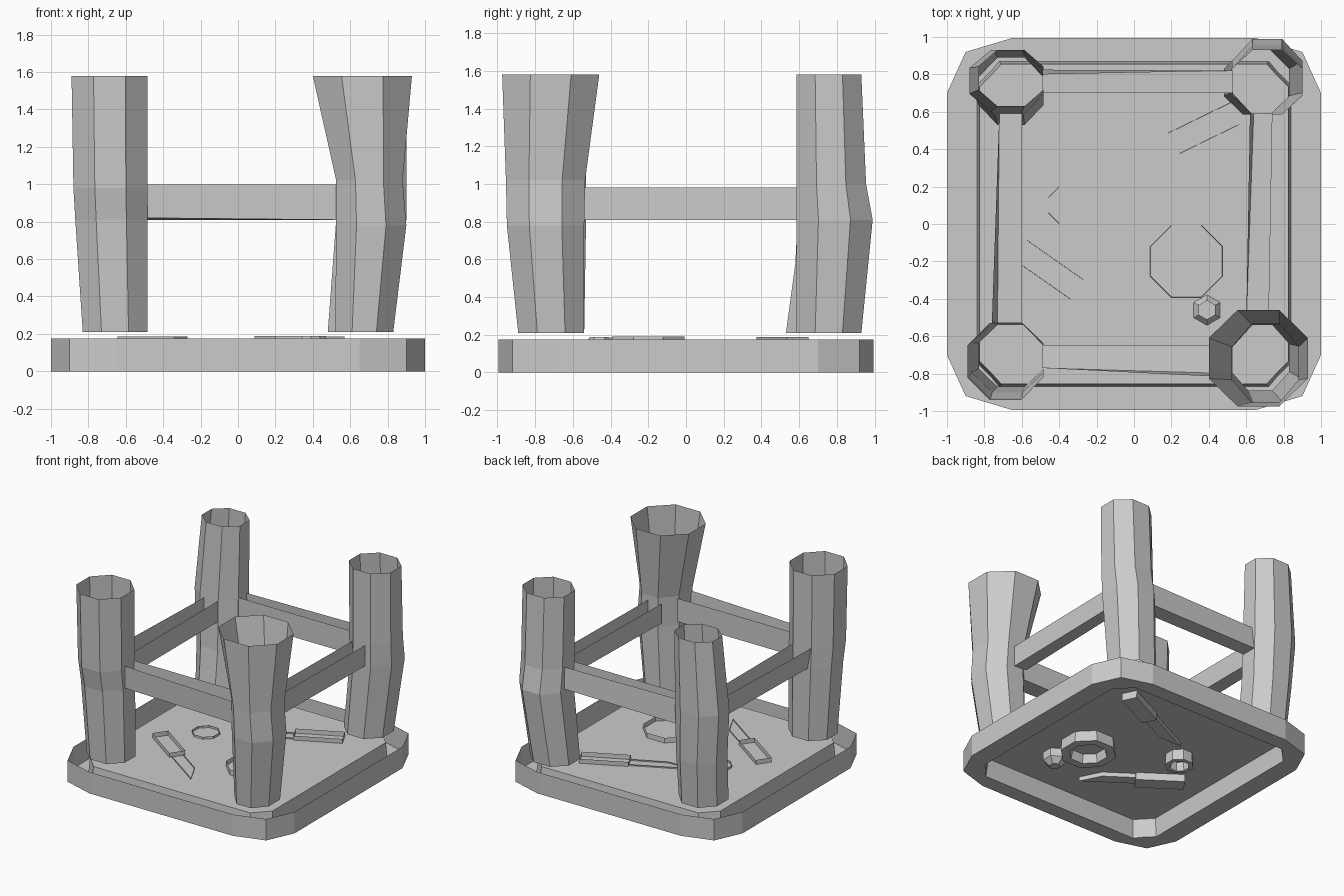
import bpy
from math import sin, cos, pi, atan2, hypot, radians

if "Cube" in bpy.data.objects:
    bpy.data.objects.remove(bpy.data.objects["Cube"])


def make(name, verts, faces):
    me = bpy.data.meshes.new(name)
    me.from_pydata(verts, [], faces)
    ob = bpy.data.objects.new(name, me)
    bpy.context.collection.objects.link(ob)
    return ob


def loft(name, rings, cap=False):
    """Skin a stack of equal closed rings; optionally close the last one."""
    n = len(rings[0])
    verts = [p for r in rings for p in r]
    faces = [(k*n+i, k*n+(i+1) % n, (k+1)*n+(i+1) % n, (k+1)*n+i)
             for k in range(len(rings)-1) for i in range(n)]
    if cap:
        faces.append(tuple(range((len(rings)-1)*n, len(rings)*n)))
    return make(name, verts, faces)


def mirrored(quarter, z):
    """Full outline from the +x +y corner points (listed counter-clockwise)."""
    q, r = quarter, quarter[::-1]
    pts = q + [(-x, y) for x, y in r] + [(-x, -y) for x, y in q] + [(x, -y) for x, y in r]
    return [(x, y, z) for x, y in pts]


def octagon(z, x0, x1, y0, y1):
    """Chamfered box outline used for the leg sections."""
    cx, cy, hx, hy = (x0+x1)/2, (y0+y1)/2, (x1-x0)/2, (y1-y0)/2
    k = 0.42
    return [(cx+hx*a, cy+hy*b, z) for a, b in
            ((1, -k), (1, k), (k, 1), (-k, 1), (-1, k), (-1, -k), (-k, -1), (k, -1))]


def circle(cx, cy, r, z, n=8):
    return [(cx+r*cos(2*pi*(i+.5)/n), cy+r*sin(2*pi*(i+.5)/n), z) for i in range(n)]


# table top (upside down, open backed): outer wall, rim, recess wall, recessed panel
outer = [(1, .70), (.90, .92), (.65, .995)]
lip = [(.84, .74), (.77, .81), (.72, .87)]
panel = [(.825, .735), (.76, .80), (.71, .855)]
loft("table_top", [mirrored(outer, .175), mirrored(outer, 0),
                   mirrored(lip, 0), mirrored(panel, .15)], cap=True)

# crooked octagonal legs, open at both ends: z, x0, x1, y0, y1
legs = {
    "front_left_leg": [(.21, -.83, -.485, -.87, -.54), (.81, -.87, -.485, -.90, -.53),
                       (.98, -.88, -.485, -.93, -.53), (1.58, -.89, -.485, -.94, -.53)],
    "front_right_leg": [(.21, .52, .83, -.89, -.54), (.78, .525, .90, -.95, -.54),
                        (1.02, .525, .88, -.955, -.535), (1.58, .40, .93, -.975, -.46)],
    "back_right_leg": [(.21, .48, .83, .585, .93), (.81, .525, .90, .585, .99),
                       (1.0, .525, .90, .585, .955), (1.58, .525, .90, .585, .93)],
    "back_left_leg": [(.21, -.83, -.485, .53, .89), (.58, -.85, -.485, .58, .92),
                      (.98, -.88, -.485, .60, .93), (1.58, -.83, -.485, .63, .93)],
}
for name, secs in legs.items():
    loft(name, [octagon(*s) for s in secs])


# stretchers: open-topped channels with side walls and an underside
def stretcher(name, a0, a1, b0, b1, z1, skew):
    """a0-a1 is one side wall, b0-b1 the other; skew offsets the a wall's lower edge."""
    v = [(*a0, z1), (*a1, z1),
         (a0[0]+skew[0], a0[1]+skew[1], .81), (*a1, .82),
         (*b0, .81), (*b1, .81), (*b0, z1), (*b1, z1)]
    return make(name, v, [(0, 1, 3, 2), (2, 3, 5, 4), (4, 5, 7, 6)])


stretcher("front_stretcher", (.53, -.82), (-.49, -.77), (.53, -.65), (-.49, -.65), 1.0, (0, .02))
stretcher("back_stretcher", (-.49, .80), (.53, .82), (-.49, .70), (.53, .70), 1.0, (0, .025))
stretcher("left_stretcher", (-.76, -.53), (-.72, .59), (-.60, -.53), (-.60, .59), .98, (.03, 0))
stretcher("right_stretcher", (.62, .59), (.60, -.54), (.74, .59), (.72, -.54), .98, (.02, 0))


# bowls standing on the panel, open at the base
def bowl(name, x, y, r, z_base, z_rim):
    loft(name, [circle(x, y, r*.96, z_base), circle(x, y, r, z_rim),
                circle(x, y, r*.68, z_rim), circle(x, y, r*.6, .13)], cap=True)


bowl("large_bowl", .28, -.20, .215, .19, .06)
bowl("cup", -.36, .10, .11, .168, .06)


# knives: box handle with open base, tapering blade
def knife(name, sx, sy, ang, blade_len):
    a = radians(ang)

    def w(u, v, z):
        return (sx+u*cos(a)-v*sin(a), sy+u*sin(a)+v*cos(a), z)

    def box(u0, u1, h, z):
        return [w(u0, -h, z), w(u1, -h, z), w(u1, h, z), w(u0, h, z)]
    loft(name + "_handle", [box(0, .37, .063, .187), box(0, .37, .06, .09)], cap=True)
    loft(name + "_blade", [
        [w(0, -.045, z), w(-blade_len*.6, -.045, z), w(-blade_len, .045, z), w(0, .045, z)]
        for z in (.16, .115)], cap=True)


knife("back_knife", .21, .43, 26, .48)
knife("front_knife", -.305, -.35, 145, .42)

# small fruit beside the large bowl
loft("fruit", [circle(.39, -.46, r, z, 6) for r, z in
               ((.05, .188), (.09, .14), (.09, .075), (.045, .03))], cap=True)
